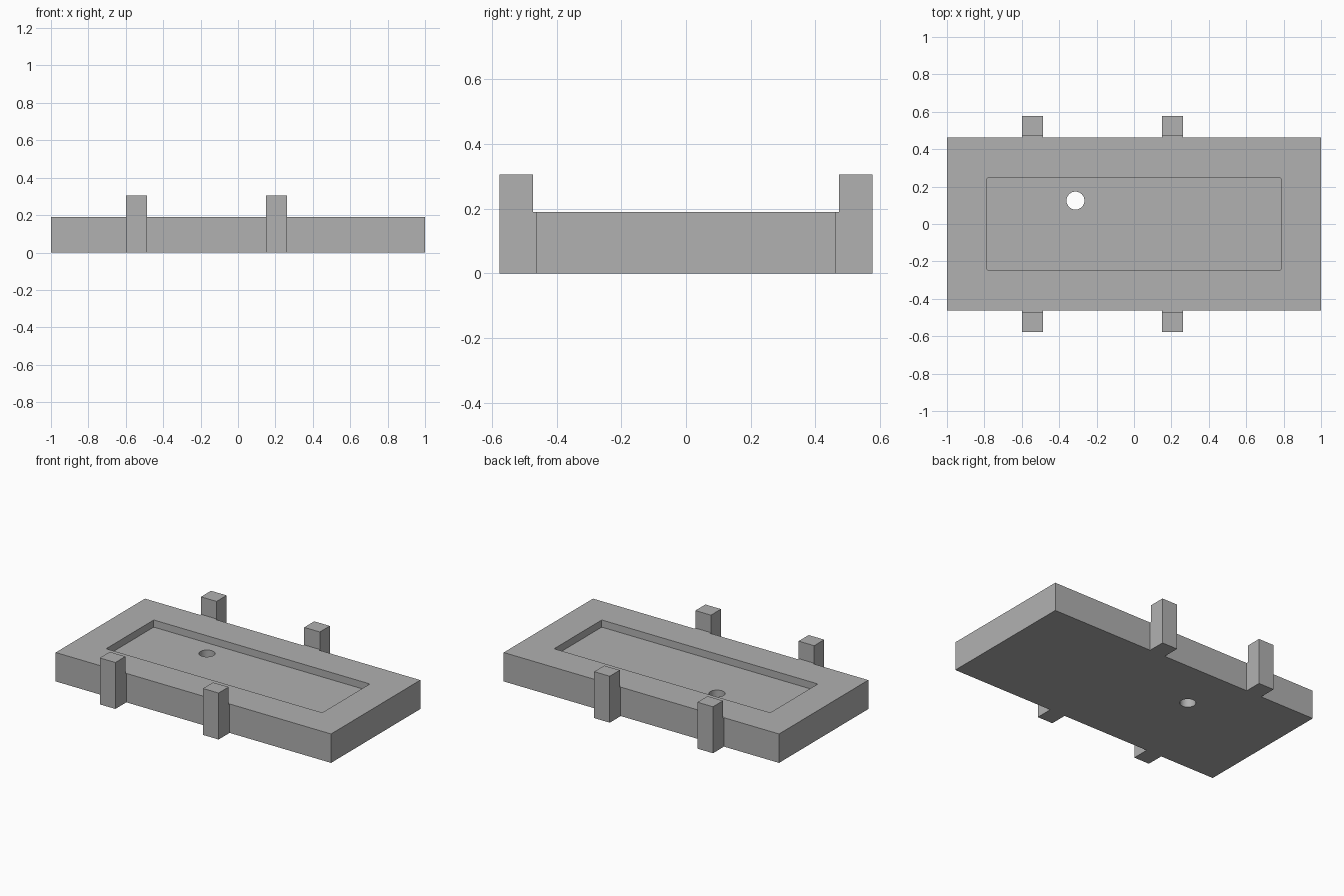
import bpy
import bmesh

cube = bpy.data.objects.get("Cube")
if cube:
    bpy.data.objects.remove(cube, do_unlink=True)

HALF_Y, TOP = 0.463, 0.19      # tray half depth and rim height
FLOOR = 0.143                  # recess floor height

grey = bpy.data.materials.new("plain grey")
grey.use_nodes = True
grey.diffuse_color = (0.44, 0.44, 0.44, 1)
grey.node_tree.nodes["Principled BSDF"].inputs["Base Color"].default_value = grey.diffuse_color


def finish(name, bm):
    bmesh.ops.recalc_face_normals(bm, faces=bm.faces)
    mesh = bpy.data.meshes.new(name)
    bm.to_mesh(mesh)
    bm.free()
    mesh.materials.append(grey)
    obj = bpy.data.objects.new(name, mesh)
    bpy.context.collection.objects.link(obj)
    return obj


def box(name, x0, x1, y0, y1, z0, z1, corner=0):
    bm = bmesh.new()
    bmesh.ops.create_cube(bm, size=1)
    for v in bm.verts:
        v.co = [a + (c + 0.5) * (b - a)
                for c, a, b in zip(v.co, (x0, y0, z0), (x1, y1, z1))]
    if corner:
        upright = [e for e in bm.edges
                   if abs(e.verts[0].co.z - e.verts[1].co.z) > 0.01]
        bmesh.ops.bevel(bm, geom=upright, offset=corner, segments=3,
                        profile=0.5, affect='EDGES')
    return finish(name, bm)


def cut(target, cutter):
    cutter.hide_render = True
    cutter.hide_set(True)
    mod = target.modifiers.new(cutter.name, 'BOOLEAN')
    mod.operation = 'DIFFERENCE'
    mod.solver = 'EXACT'
    mod.object = cutter
    # bake the cut, then drop the helper
    bpy.context.view_layer.objects.active = target
    bpy.ops.object.modifier_apply(modifier=mod.name)
    bpy.data.objects.remove(cutter, do_unlink=True)


# Tray slab with a shallow recess
tray = box("tray", -1, 1, -HALF_Y, HALF_Y, 0, TOP)
cut(tray, box("recess_cutter", -0.785, 0.785, -0.247, 0.247, FLOOR, TOP + 0.1, corner=0.006))

# Drain hole through the recess floor
bm = bmesh.new()
bmesh.ops.create_cone(bm, cap_ends=True, segments=48, radius1=0.048, radius2=0.048, depth=1)
bmesh.ops.translate(bm, verts=bm.verts, vec=(-0.313, 0.125, 0))
cut(tray, finish("drain_cutter", bm))

# Smooth only the round walls
bpy.ops.object.select_all(action='DESELECT')
tray.select_set(True)
bpy.context.view_layer.objects.active = tray
bpy.ops.object.shade_smooth_by_angle(angle=0.5)

# Stepped posts on the front edge, mirrored to the back
STEP, OUT, POST_TOP = 0.473, 0.577, 0.305
profile = [(HALF_Y, 0), (OUT, 0), (OUT, POST_TOP), (STEP, POST_TOP), (STEP, TOP), (HALF_Y, TOP)]
for name, x in (("right_posts", -0.6), ("left_posts", 0.15)):
    bm = bmesh.new()
    side = bm.faces.new([bm.verts.new((x, -y, z)) for y, z in profile])
    new = bmesh.ops.extrude_face_region(bm, geom=[side])["geom"]
    bmesh.ops.translate(bm, vec=(0.113, 0, 0),
                        verts=[v for v in new if isinstance(v, bmesh.types.BMVert)])
    posts = finish(name, bm)
    mirror = posts.modifiers.new("mirror", 'MIRROR')
    mirror.use_axis = (False, True, False)
    mirror.use_mirror_merge = False
